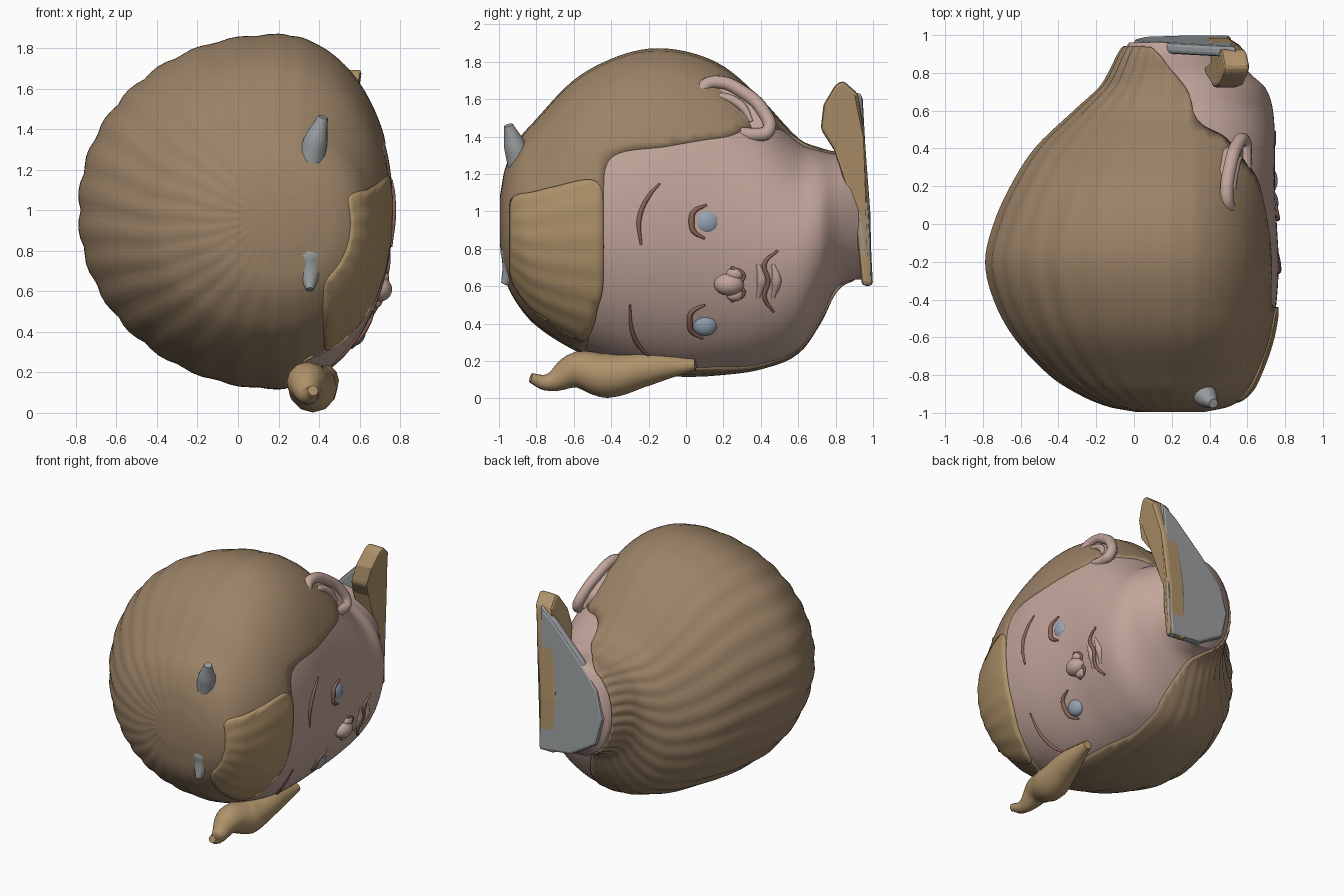
import bpy, bmesh
from math import sin, cos, pi, copysign
from mathutils import Vector
from mathutils.bvhtree import BVHTree

if "Cube" in bpy.data.objects:
    bpy.data.objects.remove(bpy.data.objects["Cube"])


def mat(name, rgb):
    m = bpy.data.materials.new(name)
    m.diffuse_color = (*rgb, 1)
    m.use_nodes = True
    m.node_tree.nodes["Principled BSDF"].inputs["Base Color"].default_value = m.diffuse_color
    return m


SKIN = mat("skin", (.54, .38, .33))
HAIR = mat("hair", (.33, .225, .135))
TAN = mat("light_hair", (.43, .29, .145))
GREY = mat("stone_grey", (.33, .35, .36))
LINE = mat("crease", (.27, .13, .10))
EYE = mat("eye_blue", (.30, .37, .45))

# Head sections along y: y, x min, x max, z min, z max
SECTIONS = [
    (-.985, .02, .38, .82, 1.08), (-.96, -.12, .5, .65, 1.22),
    (-.9, -.27, .6, .52, 1.36), (-.8, -.43, .66, .4, 1.48),
    (-.6, -.62, .73, .27, 1.69), (-.4, -.73, .76, .19, 1.805),
    (-.2, -.775, .77, .14, 1.86), (0, -.73, .76, .125, 1.845),
    (.2, -.64, .75, .135, 1.765), (.4, -.51, .75, .165, 1.59),
    (.6, -.3, .74, .25, 1.38), (.72, -.17, .7, .42, 1.33),
    (.8, -.12, .615, .58, 1.31), (.9, -.07, .535, .63, 1.31),
    (.96, -.03, .49, .63, 1.3)]
SIDES, STEPS, XC = 128, 5, .2


def section_rows():
    rows, n = [], len(SECTIONS)
    for i in range(n - 1):
        a, b, c, d = (Vector(SECTIONS[min(max(i + k, 0), n - 1)]) for k in (-1, 0, 1, 2))
        h = c[0] - b[0]
        mb = (c - a) / (c[0] - a[0]) * h
        mc = (d - b) / (d[0] - b[0]) * h
        for s in range(STEPS):
            t = s / STEPS
            rows.append(b * (2*t**3 - 3*t*t + 1) + mb * (t**3 - 2*t*t + t)
                        + c * (3*t*t - 2*t**3) + mc * (t**3 - t*t))
    return rows + [Vector(SECTIONS[-1])]


def link(name, bm, m, smooth=True):
    me = bpy.data.meshes.new(name)
    bm.to_mesh(me)
    bm.free()
    me.polygons.foreach_set("use_smooth", [smooth] * len(me.polygons))
    me.materials.append(m)
    ob = bpy.data.objects.new(name, me)
    bpy.context.collection.objects.link(ob)
    return ob


def loft(bulge):
    """Closed egg-like loft; bulge(angle) pushes a section in or out."""
    bm = bmesh.new()
    rings = []
    for y, x0, x1, z0, z1 in section_rows():
        ring = []
        for k in range(SIDES):
            a = 2 * pi * k / SIDES
            g = bulge(a)
            c, s = (copysign(abs(v) ** .97, v) for v in (cos(a), sin(a)))
            rx = (x1 - XC if c > 0 else XC - x0) + g
            ring.append(bm.verts.new((XC + rx * c, y, (z0 + z1) / 2 + ((z1 - z0) / 2 + g) * s)))
        rings.append(ring)
    for r, s in zip(rings, rings[1:]):
        for k in range(SIDES):
            j = (k + 1) % SIDES
            bm.faces.new((r[k], s[k], s[j], r[j]))
    bm.faces.new(rings[0])
    bm.faces.new(rings[-1][::-1])
    bmesh.ops.recalc_face_normals(bm, faces=bm.faces)
    return bm


def shell(name, bulge, keep, m):
    """Part of the head surface, with an evened-out border and some thickness."""
    bm = loft(bulge)
    bmesh.ops.delete(bm, geom=[f for f in bm.faces if not keep(f.calc_center_median())], context='FACES')
    for _ in range(8):
        new = {}
        for v in bm.verts:
            near = [e.other_vert(v).co for e in v.link_edges if e.is_boundary]
            if len(near) == 2:
                new[v] = v.co * .4 + (near[0] + near[1]) * .3
        for v, co in new.items():
            v.co = co
    ob = link(name, bm, m)
    mod = ob.modifiers.new("thickness", 'SOLIDIFY')
    mod.thickness = .02
    mod.offset = 0
    return ob


def ball(name, loc, size, m):
    bm = bmesh.new()
    bmesh.ops.create_uvsphere(bm, u_segments=32, v_segments=16, radius=1)
    for v in bm.verts:
        v.co = Vector(loc) + v.co * Vector(size)
    return link(name, bm, m)


def prism(name, base, move, m):
    """Outline pushed along by move, with softened edges."""
    bm = bmesh.new()
    face = bm.faces.new([bm.verts.new(p) for p in base])
    ext = bmesh.ops.extrude_face_region(bm, geom=[face])
    for v in ext["geom"]:
        if isinstance(v, bmesh.types.BMVert):
            v.co += Vector(move)
    bmesh.ops.recalc_face_normals(bm, faces=bm.faces)
    ob = link(name, bm, m, False)
    bev = ob.modifiers.new("soft_edges", 'BEVEL')
    bev.width = .02
    bev.segments = 2
    return ob


def tube(name, pts, radii, m, cyclic=False):
    cu = bpy.data.curves.new(name, 'CURVE')
    cu.dimensions = '3D'
    cu.bevel_depth = 1
    cu.bevel_resolution = 4
    cu.resolution_u = 6
    cu.use_fill_caps = True
    sp = cu.splines.new('BEZIER')
    sp.bezier_points.add(len(pts) - 1)
    for i, (b, p) in enumerate(zip(sp.bezier_points, pts)):
        b.co = p
        b.radius = radii[i] if isinstance(radii, (list, tuple)) else radii
        b.handle_left_type = b.handle_right_type = 'AUTO'
    sp.use_cyclic_u = cyclic
    cu.materials.append(m)
    ob = bpy.data.objects.new(name, cu)
    bpy.context.collection.objects.link(ob)
    return ob


# Head and neck
bm = loft(lambda a: -.004)
surface = BVHTree.FromBMesh(bm)
link("head", bm, SKIN)


def on_face(y, z, lift=0):
    hit = surface.ray_cast(Vector((3, y, z)), Vector((-1, 0, 0)))[0]
    return Vector((hit.x + lift, y, z))


# Hair shell with combed grooves, open over the face and front of the neck
def is_hair(c):
    face = c.x > .3 and c.y > -.46 - max(0, .6 - c.z) * .25 and .17 < c.z < 1.3 + .15 * (c.y + .4)
    return not (face or (c.y > .3 and c.x + .8 * c.y > .85) or c.y > .94)


shell("hair", lambda a: -.008 + .014 * abs(sin(15 * a)) * max(0, .3 - cos(a)) ** .5, is_hair, HAIR)

# Lighter fringe over the forehead
shell("fringe", lambda a: .002 + .003 * sin(30 * a),
      lambda c: c.x > .42 and -.93 < c.y < -.44 - max(0, .6 - c.z) * .25 and c.z < 1.2 + .25 * (c.y + .44), TAN)

# Small spikes on the crown and the curled lock under the head
tube("upper_spike", [(.35, -.87, 1.2), (.385, -.915, 1.35), (.42, -.95, 1.46)], [.075, .06, .025], GREY)
tube("lower_spike", [(.32, -.9, 1.0), (.35, -.9, .76), (.355, -.97, .61)], [.06, .095, .02], GREY)
tube("curled_lock", [(.45, .05, .18), (.41, -.2, .16), (.37, -.42, .122), (.34, -.58, .15), (.35, -.74, .085), (.37, -.83, .11)],
     [.03, .09, .12, .1, .045, .026], TAN)

# Collar slab standing behind the chin
outline = [(.72, 1.44), (.735, 1.57), (.8, 1.68), (.84, 1.7), (.92, 1.63), (.955, 1.4), (.985, 1.0),
           (.995, .6), (.94, .61), (.9, 1.0), (.79, 1.33)]
prism("collar", [(.38 + .25 * max(0, z - 1.3), y, z) for y, z in outline], (.135, 0, 0), TAN)

# Flat cut end of the neck, rising into the collar tip
cut = [(.54, 1.64), (.42, 1.55), (.2, 1.33), (.05, 1.15), (.0, .95), (.05, .75), (.25, .63), (.51, .6)]
prism("neck_end", [(x, 1.033 - .055 * z, z) for x, z in cut], (0, -.06, 0), GREY)

# Ear: rim, inner fold and filled bowl
rim = [(.07, 1.58), (.1, 1.67), (.18, 1.69), (.3, 1.64), (.41, 1.54), (.44, 1.43), (.38, 1.41), (.26, 1.43), (.13, 1.48)]


def ear_x(z):
    return .54 - .35 * (z - 1.55)


tube("ear_rim", [(ear_x(z), y, z) for y, z in rim], .036, SKIN, True)
prism("ear_bowl", [(ear_x(z), y, z) for y, z in rim], (-.1, -.02, -.04), SKIN)
tube("ear_fold", [(ear_x(z), y, z) for y, z in [(.13, 1.6), (.2, 1.61), (.3, 1.56), (.35, 1.48)]],
     [.012, .024, .024, .01], SKIN)

# Eyes with lids and brows
for label, y, z in (("upper", .11, .945), ("lower", .1, .41)):
    c = on_face(y, z)
    ball(label + "_eye", c + Vector((-.035, 0, 0)), (.05, .075, .075), EYE)
    lid = [on_face(y + dy, z + dz, .004) for dy, dz in ((0, .09), (-.07, .05), (-.08, 0), (-.07, -.05), (-.01, -.09))]
    tube(label + "_eyelid", lid, [.006, .014, .016, .014, .006], LINE)
for label, pts in (("upper_brow", [(-.14, 1.15), (-.2, 1.08), (-.25, .96), (-.24, .82)]),
                   ("lower_brow", [(-.3, .5), (-.29, .37), (-.25, .28), (-.19, .22)])):
    tube(label, [on_face(y, z, .002) for y, z in pts], [.005, .011, .013, .006], LINE)

# Nose
ball("nose", on_face(.23, .61), (.06, .08, .06), SKIN)
for i, dz in enumerate((-.055, .055)):
    ball("nostril_%d" % (i + 1), on_face(.26, .61 + dz), (.03, .045, .035), SKIN)
tube("nose_crease", [on_face(y, z, .006) for y, z in [(.24, .7), (.31, .66), (.29, .61), (.31, .56), (.24, .52)]], .009, LINE)

# Mouth and lips
mouth = [(.49, .79), (.42, .72), (.44, .63), (.42, .54), (.47, .46)]
tube("mouth", [on_face(y, z, .004) for y, z in mouth], [.006, .012, .012, .012, .006], LINE)
for label, dy in (("upper_lip", -.035), ("lower_lip", .045)):
    tube(label, [on_face(y + dy, z, -.008) for y, z in mouth[1:4]], [.012, .028, .012], SKIN)
